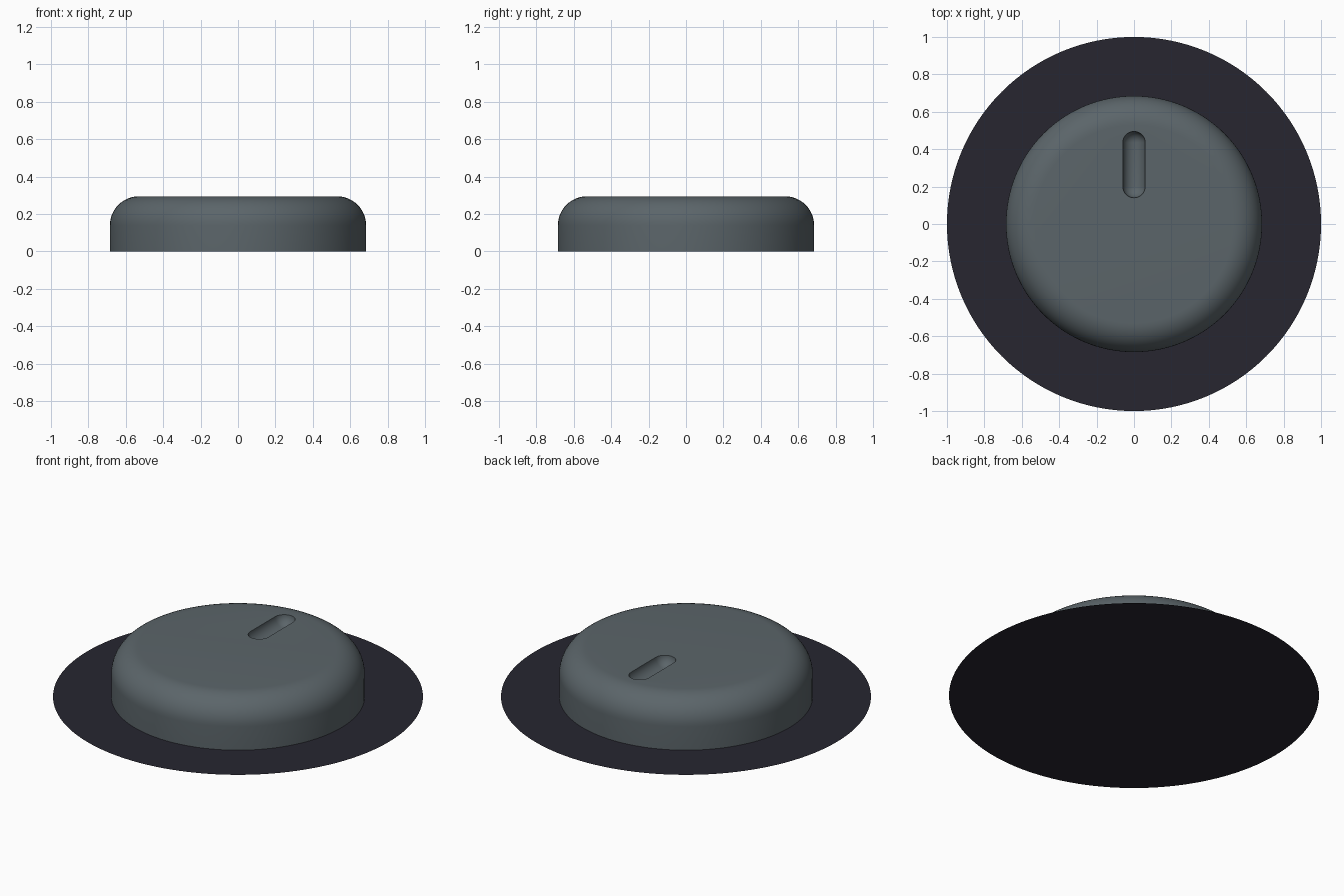
import bpy, bmesh, math

if "Cube" in bpy.data.objects:
    bpy.data.objects.remove(bpy.data.objects["Cube"])

KNOB_R, KNOB_H, ROUND_R = 0.685, 0.295, 0.155
SLOT_R, SLOT_Y0, SLOT_Y1 = 0.06, 0.20, 0.435


def material(name, rgb):
    m = bpy.data.materials.new(name)
    m.diffuse_color = (*rgb, 1)
    m.use_nodes = True
    m.node_tree.nodes["Principled BSDF"].inputs["Base Color"].default_value = m.diffuse_color
    return m


def add_object(name, bm, mat):
    me = bpy.data.meshes.new(name)
    bm.normal_update()
    bm.to_mesh(me)
    bm.free()
    me.materials.append(mat)
    ob = bpy.data.objects.new(name, me)
    bpy.context.collection.objects.link(ob)
    return ob


def arc(cx, cz, r, a0, a1, n):
    """Points on an arc, angles in degrees."""
    return [(cx + r * math.cos(math.radians(a0 + (a1 - a0) * i / n)),
             cz + r * math.sin(math.radians(a0 + (a1 - a0) * i / n)))
            for i in range(n + 1)]


def lathe(points, steps):
    """Closed solid from (radius, height) points turned about z."""
    bm = bmesh.new()
    rings = [[bm.verts.new((r * math.cos(2 * math.pi * i / steps),
                            r * math.sin(2 * math.pi * i / steps), z))
              for i in range(steps)] for r, z in points]
    for low, high in zip(rings, rings[1:]):
        for i in range(steps):
            j = (i + 1) % steps
            bm.faces.new((low[i], low[j], high[j], high[i]))
    bm.faces.new(rings[0][::-1])
    bm.faces.new(rings[-1])
    return bm


slate = material("slate grey", (0.105, 0.13, 0.143))
dark = material("dark navy", (0.02, 0.019, 0.03))

# Thin round base sheet
bm = bmesh.new()
bmesh.ops.create_circle(bm, cap_ends=True, segments=128, radius=1)
base = add_object("base_disc", bm, dark)

# Rounded knob body
profile = [(KNOB_R, 0)] + arc(KNOB_R - ROUND_R, KNOB_H - ROUND_R, ROUND_R, 0, 90, 12)
knob = add_object("knob", lathe(profile, 128), slate)

# Capsule cutter for the finger slot
half = (SLOT_Y1 - SLOT_Y0) / 2
capsule = arc(0, -half, SLOT_R, -88, 0, 8) + arc(0, half, SLOT_R, 0, 88, 8)
cutter = add_object("slot_cutter", lathe(capsule, 32), slate)
cutter.rotation_euler.x = math.pi / 2
cutter.location = (0, (SLOT_Y0 + SLOT_Y1) / 2, KNOB_H + 0.002)
cutter.hide_render = True

mod = knob.modifiers.new("slot", 'BOOLEAN')
mod.operation = 'DIFFERENCE'
mod.solver = 'EXACT'
mod.object = cutter
bpy.context.view_layer.objects.active = knob
knob.select_set(True)
bpy.ops.object.modifier_apply(modifier="slot")
bpy.data.objects.remove(cutter)

# Open the underside, which rests on the base sheet
bm = bmesh.new()
bm.from_mesh(knob.data)
under = [f for f in bm.faces if all(v.co.z < 1e-4 for v in f.verts)]
bmesh.ops.delete(bm, geom=under, context='FACES')
bm.to_mesh(knob.data)
bm.free()
bpy.ops.object.shade_smooth_by_angle(angle=math.radians(35))
